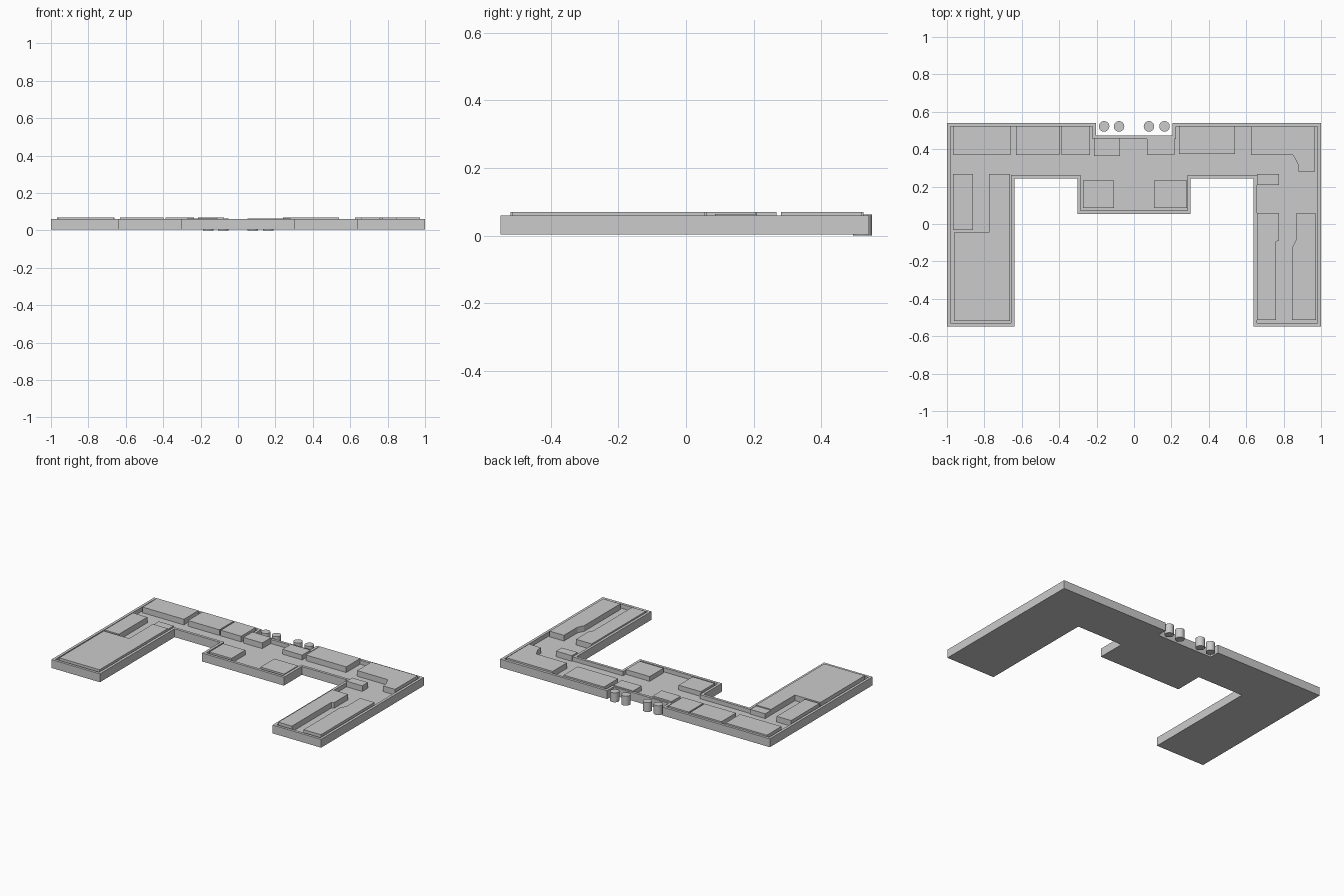
import bpy, bmesh

if "Cube" in bpy.data.objects:
    bpy.data.objects.remove(bpy.data.objects["Cube"])

BASE, FLOOR, RIM, TOP, LOW = 0.004, 0.032, 0.06, 0.07, 0.064


def prism(name, pts, z0, z1, rim=0.0, floor=0.0):
    """Extrude a counter-clockwise outline; optionally sink the top inside a rim."""
    bm = bmesh.new()
    lower = [bm.verts.new((x, y, z0)) for x, y in pts]
    upper = [bm.verts.new((x, y, z1)) for x, y in pts]
    bm.faces.new(lower[::-1])
    top = bm.faces.new(upper)
    n = len(pts)
    for i in range(n):
        j = (i + 1) % n
        bm.faces.new((lower[i], lower[j], upper[j], upper[i]))
    bm.normal_update()
    if rim:
        bmesh.ops.inset_region(bm, faces=[top], thickness=rim, use_even_offset=True)
        inner = bmesh.ops.extrude_discrete_faces(bm, faces=[top])["faces"][0]
        for v in inner.verts:
            v.co.z = floor
    bmesh.ops.recalc_face_normals(bm, faces=bm.faces)
    mesh = bpy.data.meshes.new(name)
    bm.to_mesh(mesh)
    bm.free()
    ob = bpy.data.objects.new(name, mesh)
    bpy.context.collection.objects.link(ob)
    return ob


def box(name, x0, x1, y0, y1, top=TOP):
    return prism(name, [(x0, y0), (x1, y0), (x1, y1), (x0, y1)], FLOOR, top)


# Main building body with parapet rim and sunken roof
prism("building_body", [
    (-1, -0.548), (-0.64, -0.548), (-0.64, 0.243), (-0.303, 0.243),
    (-0.303, 0.053), (0.303, 0.053), (0.303, 0.243), (0.64, 0.243),
    (0.64, -0.548), (1, -0.548), (1, 0.54), (0.207, 0.54),
    (0.207, 0.472), (-0.203, 0.472), (-0.203, 0.54), (-1, 0.54)],
    BASE, RIM, rim=0.018, floor=FLOOR)

# Rectangular roof blocks
box("roof_block_northwest", -0.967, -0.66, 0.37, 0.524)
box("roof_block_north_a", -0.63, -0.397, 0.37, 0.524)
box("roof_block_north_b", -0.387, -0.235, 0.37, 0.524)
box("roof_block_entry_left", -0.215, -0.075, 0.364, 0.46)
box("roof_block_entry_right", 0.07, 0.217, 0.37, 0.46, LOW)
box("roof_block_north_c", 0.24, 0.54, 0.375, 0.524)
box("roof_block_centre_left", -0.272, -0.108, 0.085, 0.232, LOW)
box("roof_block_centre_right", 0.107, 0.283, 0.085, 0.232, LOW)
box("roof_block_west", -0.967, -0.86, -0.032, 0.268)
box("roof_block_west_corner", -0.775, -0.664, 0.207, 0.268, LOW)
box("roof_block_east_corner", 0.658, 0.776, 0.208, 0.268)

# Shaped roof blocks on the wings
prism("roof_block_southwest", [
    (-0.963, -0.518), (-0.664, -0.518), (-0.664, 0.206),
    (-0.775, 0.206), (-0.775, -0.046), (-0.963, -0.046)], FLOOR, TOP)
prism("roof_block_northeast", [
    (0.625, 0.37), (0.85, 0.37), (0.877, 0.318), (0.88, 0.28),
    (0.968, 0.28), (0.968, 0.52), (0.625, 0.52)], FLOOR, TOP)
prism("roof_block_east_inner", [
    (0.657, -0.512), (0.758, -0.512), (0.758, -0.095), (0.774, -0.087),
    (0.774, 0.06), (0.657, 0.06)], FLOOR, TOP)
prism("roof_block_east_outer", [
    (0.845, -0.512), (0.973, -0.512), (0.973, 0.056), (0.866, 0.056),
    (0.866, -0.087), (0.845, -0.127)], FLOOR, TOP)

# Columns at the rear entrance
for i, x in enumerate((-0.16, -0.08, 0.08, 0.163)):
    bpy.ops.mesh.primitive_cylinder_add(vertices=32, radius=0.028, depth=0.063,
                                        location=(x, 0.522, 0.0315))
    bpy.context.object.name = f"rear_column_{i + 1}"
    bpy.ops.object.shade_smooth_by_angle()
